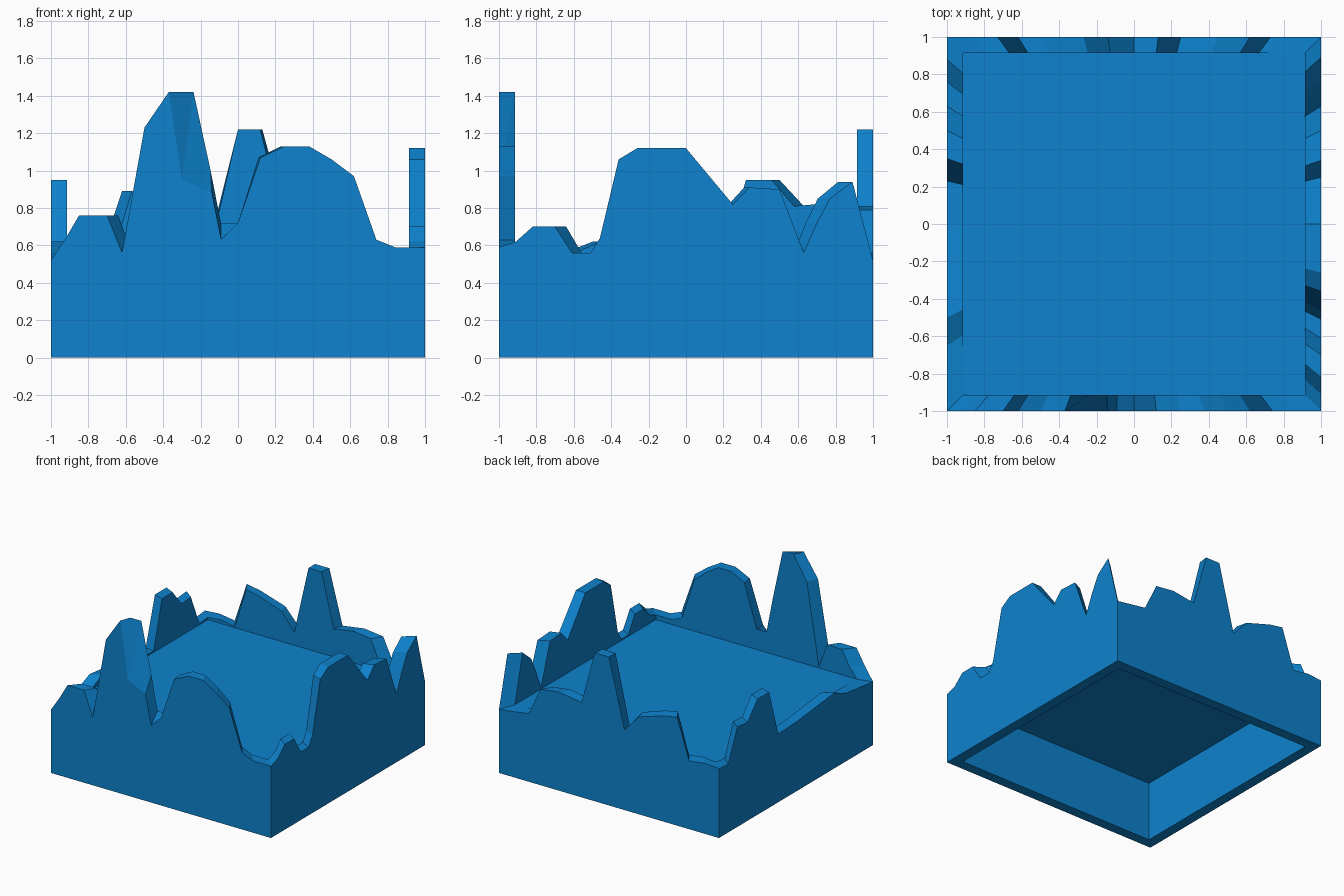
import bpy, bmesh

if "Cube" in bpy.data.objects:
    bpy.data.objects.remove(bpy.data.objects["Cube"])

INNER = 0.915            # inner wall plane (outer plane is at 1)
FLOOR_TOP, FLOOR_BOTTOM = 0.55, 0.49

blue = bpy.data.materials.new("blue")
blue.diffuse_color = (0.004, 0.223, 0.61, 1)
blue.use_nodes = True
blue.node_tree.nodes["Principled BSDF"].inputs["Base Color"].default_value = blue.diffuse_color

# Ridge profiles: (position along wall, height[, inner position, inner height])
front = [(-1, .52), (-.92, .64), (-.85, .76), (-.7, .76), (-.62, .56), (-.5, 1.23),
         (-.37, 1.42), (-.3, .95, -.26, 1.42), (-.14, .88, -.16, 1.0),
         (-.09, .63, -.1, .72), (0, .72), (.12, 1.07), (.25, 1.13), (.38, 1.13),
         (.5, 1.06), (.62, .97), (.74, .63), (.84, .59), (1, .59)]
right = [(-1, .59), (-.91, .62), (-.82, .70), (-.7, .70), (-.61, .56), (-.51, .56),
         (-.46, .64), (-.36, 1.06), (-.26, 1.12), (0, 1.12), (.25, .82), (.34, .91),
         (.5, .90), (.63, .56), (.7, .72), (.77, .85), (.89, .94), (1, .52)]
back = [(-1, .57), (-.87, .58), (-.73, .56), (-.62, .89), (-.5, .87), (-.27, .80),
        (-.14, .66), (0, 1.22), (.13, 1.22), (.25, .78), (.45, .81), (.62, .79),
        (.73, .56), (1, .52)]
left = [(-1, .52), (-.65, .56), (-.5, .62), (-.3, .60), (0, .57), (.23, .56),
        (.35, .95), (.5, .95), (.63, .81), (.76, .82), (.88, .56), (1, .57)]

# Wall position along t on a square ring of half-size s
places = [
    (front, lambda t, s: (t * s, -s)),
    (right, lambda t, s: (s, t * s)),
    (back, lambda t, s: (t * s, s)),
    (left, lambda t, s: (-s, t * s)),
]


def finish(bm, name):
    bmesh.ops.remove_doubles(bm, verts=bm.verts, dist=1e-4)
    bmesh.ops.recalc_face_normals(bm, faces=bm.faces)
    mesh = bpy.data.meshes.new(name)
    bm.to_mesh(mesh)
    bm.free()
    mesh.materials.append(blue)
    obj = bpy.data.objects.new(name, mesh)
    bpy.context.collection.objects.link(obj)


# Four mitred ridge walls joined into one closed ring
bm = bmesh.new()
for profile, place in places:
    rings = []
    for p in profile:
        t, z = p[:2]
        ti, zi = p[2:] if len(p) == 4 else p
        zi = max(zi, FLOOR_TOP)
        outer, inner = place(t, 1), place(ti, INNER)
        rings.append([bm.verts.new(co) for co in (
            (*outer, 0), (*outer, z), (*inner, zi), (*inner, 0))])
    for a, b in zip(rings, rings[1:]):
        for i in range(4):
            j = (i + 1) % 4
            bm.faces.new((a[i], a[j], b[j], b[i]))
finish(bm, "ridge_walls")

# Raised floor plate closing the tray, hollow below
bm = bmesh.new()
bmesh.ops.create_cube(bm, size=1)
bmesh.ops.scale(bm, vec=(2 * INNER, 2 * INNER, FLOOR_TOP - FLOOR_BOTTOM), verts=bm.verts)
bmesh.ops.translate(bm, vec=(0, 0, (FLOOR_TOP + FLOOR_BOTTOM) / 2), verts=bm.verts)
finish(bm, "floor_plate")
